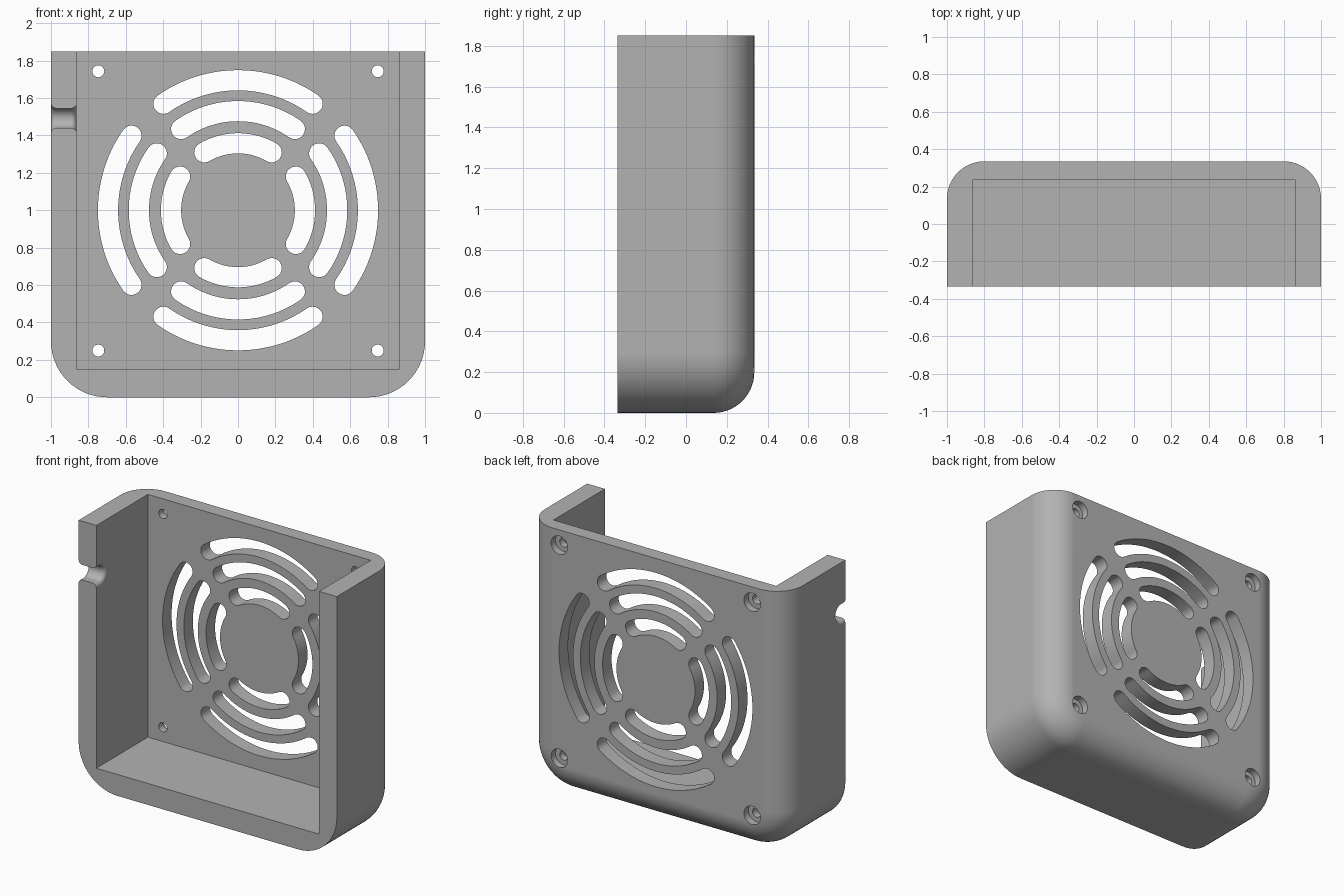
import bpy, bmesh
from math import sin, cos, pi, radians
from mathutils import Vector

if "Cube" in bpy.data.objects:
    bpy.data.objects.remove(bpy.data.objects["Cube"], do_unlink=True)

FRONT, BACK, TOP = -0.335, 0.335, 1.85
HUB_Z = 1.0

grey = bpy.data.materials.new("plain_grey")
grey.use_nodes = True
grey.diffuse_color = (0.45, 0.45, 0.45, 1)
grey.node_tree.nodes["Principled BSDF"].inputs["Base Color"].default_value = (0.45, 0.45, 0.45, 1)


def arc(cx, cy, r, start, end, steps):
    """Points on an arc, angles in degrees."""
    angles = [radians(start + (end - start) * i / steps) for i in range(steps + 1)]
    return [(cx + r * cos(a), cy + r * sin(a)) for a in angles]


def loft(name, rings):
    """Closed solid through equal-sized rings of points."""
    bm = bmesh.new()
    loops = [[bm.verts.new(p) for p in ring] for ring in rings]
    n = len(loops[0])
    for a, b in zip(loops, loops[1:]):
        for i in range(n):
            j = (i + 1) % n
            bm.faces.new((a[i], a[j], b[j], b[i]))
    bm.faces.new(loops[0])
    bm.faces.new(loops[-1])
    bmesh.ops.recalc_face_normals(bm, faces=bm.faces)
    mesh = bpy.data.meshes.new(name)
    bm.to_mesh(mesh)
    bm.free()
    mesh.materials.append(grey)
    obj = bpy.data.objects.new(name, mesh)
    bpy.context.collection.objects.link(obj)
    return obj


def prism(name, outline, y0, y1):
    """Outline in x and z, extruded along y."""
    return loft(name, [[Vector((x, y, z)) for x, z in outline] for y in (y0, y1)])


# Outer shell: U outline, shrinking towards the back to round its edge
def shell_ring(y, inset):
    r = 0.3 - inset
    outline = [(-1 + inset, TOP)]
    outline += arc(-0.7, 0.3, r, 180, 270, 16)
    outline += arc(0.7, 0.3, r, 270, 360, 16)
    outline.append((1 - inset, TOP))
    return [Vector((x, y, z)) for x, z in outline]


EDGE = 0.2
rings = [shell_ring(FRONT, 0)]
for i in range(15):
    t = pi / 2 * i / 14
    rings.append(shell_ring(BACK - EDGE + EDGE * sin(t), EDGE * (1 - cos(t))))
shell = loft("fan_cover", rings)

# Cavity, open at the front and top
cutters = [prism("cavity_cutter", [(-0.863, 0.15), (0.863, 0.15), (0.863, 2), (-0.863, 2)], -1, 0.235)]

# Round-ended vent slots, three rows on four sides
HALF = 0.054
for radius, spread in ((0.695, 35), (0.53, 35), (0.358, 30.2)):
    for side in range(4):
        mid = 90 * side
        lo, hi = mid - spread, mid + spread
        ends = [(radius * cos(radians(a)), HUB_Z + radius * sin(radians(a))) for a in (lo, hi)]
        outline = arc(0, HUB_Z, radius + HALF, lo, hi, 28)
        outline += arc(*ends[1], HALF, hi, hi + 180, 12)[1:]
        outline += arc(0, HUB_Z, radius - HALF, hi, lo, 28)[1:]
        outline += arc(*ends[0], HALF, lo + 180, lo + 360, 12)[1:-1]
        cutters.append(prism("slot_cutter", outline, 0.15, 0.5))

# Counterbored screw holes
for x in (-0.747, 0.747):
    for z in (HUB_Z - 0.75, HUB_Z + 0.743):
        cutters.append(prism("screw_cutter", arc(x, z, 0.032, 0, 360, 32)[:-1], 0.15, 0.5))
        cutters.append(prism("head_cutter", arc(x, z, 0.064, 0, 360, 32)[:-1], 0.285, 0.5))


# Cable notch: U cut through one wall, flared at both mouths
def notch_ring(x, r):
    outline = [(-0.6, 1.492 - r)] + arc(-0.295, 1.492, r, -90, 90, 20) + [(-0.6, 1.492 + r)]
    return [Vector((x, y, z)) for y, z in outline]


FLARE, THROAT = 0.028, 0.053
rings = [notch_ring(-1.05, THROAT + FLARE)]
for wall, sign in ((-1, 1), (-0.863, -1)):
    part = []
    for i in range(9):
        t = pi / 2 * i / 8
        part.append(notch_ring(wall + sign * FLARE * (1 - cos(t)), THROAT + FLARE * (1 - sin(t))))
    rings += part if sign > 0 else part[::-1]
rings.append(notch_ring(-0.8, THROAT + FLARE))
cutters.append(loft("notch_cutter", rings))

# Cut everything out, then drop the cutters
for cutter in cutters:
    cutter.hide_render = True
    mod = shell.modifiers.new("cut", "BOOLEAN")
    mod.operation = "DIFFERENCE"
    mod.solver = "EXACT"
    mod.object = cutter
depsgraph = bpy.context.evaluated_depsgraph_get()
shell_mesh = bpy.data.meshes.new_from_object(shell.evaluated_get(depsgraph))
shell.modifiers.clear()
shell.data = shell_mesh
shell_mesh.materials.clear()
shell_mesh.materials.append(grey)
for cutter in cutters:
    bpy.data.objects.remove(cutter, do_unlink=True)

# Smooth curves, crisp edges, even flats
bpy.ops.object.select_all(action="DESELECT")
shell.select_set(True)
bpy.context.view_layer.objects.active = shell
bpy.ops.object.shade_smooth_by_angle(angle=radians(30))
even = shell.modifiers.new("even_flats", "WEIGHTED_NORMAL")
even.keep_sharp = True
even.weight = 100
